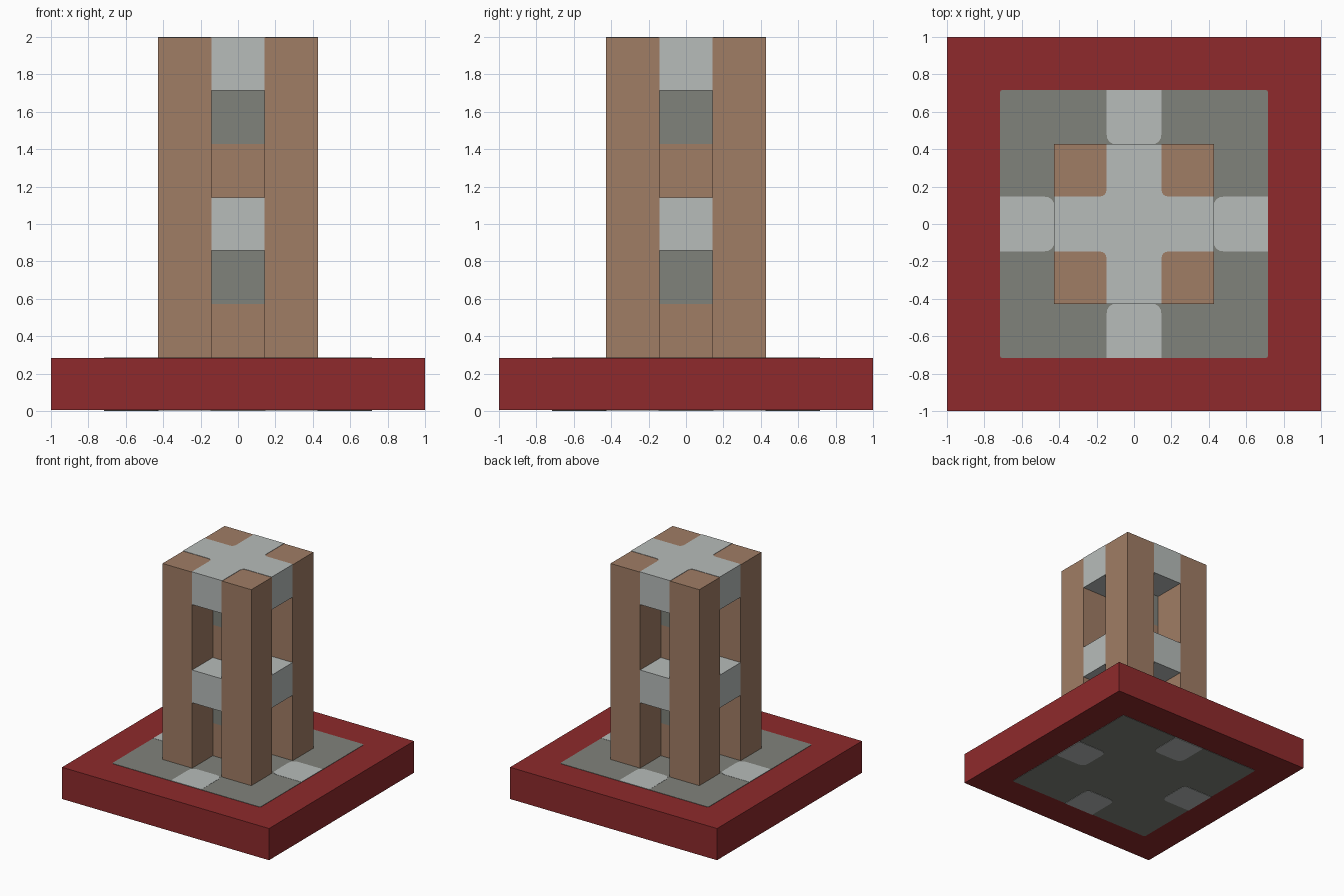
import bpy, bmesh
from mathutils import Vector, Matrix
from math import pi

if "Cube" in bpy.data.objects:
    bpy.data.objects.remove(bpy.data.objects["Cube"])

U = 2 / 7          # one block
H = U / 2          # half a block
T = 0.003          # thickness of the inlaid plates


def material(name, rgb):
    m = bpy.data.materials.new(name)
    m.use_nodes = True
    m.diffuse_color = (*rgb, 1)
    m.node_tree.nodes["Principled BSDF"].inputs["Base Color"].default_value = (*rgb, 1)
    return m


RED = material("brick red", (0.271, 0.023, 0.025))
BROWN = material("clay brown", (0.352, 0.205, 0.130))
GREY = material("stone grey", (0.216, 0.223, 0.198))
LIGHT = material("pale grey", (0.474, 0.503, 0.491))


def finish(name, bm, mat):
    mesh = bpy.data.meshes.new(name)
    bmesh.ops.recalc_face_normals(bm, faces=bm.faces)
    bm.to_mesh(mesh)
    bm.free()
    mesh.materials.append(mat)
    ob = bpy.data.objects.new(name, mesh)
    bpy.context.collection.objects.link(ob)
    return ob


def box(name, low, high, mat):
    low, high = Vector(low), Vector(high)
    bm = bmesh.new()
    bmesh.ops.create_cube(bm, size=1)
    bmesh.ops.scale(bm, vec=high - low, verts=bm.verts)
    bmesh.ops.translate(bm, vec=(low + high) / 2, verts=bm.verts)
    return finish(name, bm, mat)


def plate(name, corners, z, mat, turn=0):
    """Thin plate from (x, y, corner radius) points, extruded up from z."""
    bm = bmesh.new()
    outline = []
    for i, (x, y, r) in enumerate(corners):
        p = Vector((x, y, z))
        if r == 0:
            outline.append(p)
            continue
        before = Vector((*corners[i - 1][:2], z))
        after = Vector((*corners[(i + 1) % len(corners)][:2], z))
        a = p + (before - p).normalized() * r
        b = p + (after - p).normalized() * r
        for k in range(5):
            t = k / 4
            outline.append(a * (1 - t) ** 2 + p * 2 * t * (1 - t) + b * t ** 2)
    face = bm.faces.new([bm.verts.new(p) for p in outline])
    new = bmesh.ops.extrude_face_region(bm, geom=[face])["geom"]
    top = [v for v in new if isinstance(v, bmesh.types.BMVert)]
    bmesh.ops.translate(bm, vec=(0, 0, T), verts=top)
    bmesh.ops.rotate(bm, cent=(0, 0, 0), matrix=Matrix.Rotation(turn, 3, "Z"), verts=bm.verts)
    return finish(name, bm, mat)


# Base slab with a grey square and four pale patches inlaid above and below
box("base_slab", (-1, -1, 2 * T), (1, 1, U - T), RED)
s = 2.5 * U + 0.002
square = [(-s, -s, 0.015), (s, -s, 0.015), (s, s, 0.015), (-s, s, 0.015)]
w = H + 0.004
patch = [(-w, -s, 0), (w, -s, 0), (w, -1.5 * U + 0.004, 0.06), (-w, -1.5 * U + 0.004, 0.06)]
for side, z_square, z_patch in (("top", U - T, U - T / 2), ("bottom", T, 0)):
    plate("base_square_" + side, square, z_square, GREY)
    for q in range(4):
        plate(f"base_patch_{side}_{q + 1}", patch, z_patch, LIGHT, q * pi / 2)

# Four corner pillars
for sx, side in ((-1, "right"), (1, "left")):
    for sy, end in ((-1, "front"), (1, "back")):
        x, y = sx * U, sy * U
        box(f"pillar_{end}_{side}", (x - H, y - H, U), (x + H, y + H, 2 - T), BROWN)

# Central column and the two levels of crossing beams
for level, z in (("lower", U), ("upper", 4 * U)):
    top = z + 3 * U - (T if level == "upper" else 0)
    box("core_brown_" + level, (-H, -H, z), (H, H, z + U), BROWN)
    box("core_grey_" + level, (-H, -H, z + U), (H, H, z + 2 * U), GREY)
    box("core_pale_" + level, (-H, -H, z + 2 * U), (H, H, top), LIGHT)
    for name, dx, dy in (("left", 1, 0), ("right", -1, 0), ("back", 0, 1), ("front", 0, -1)):
        x, y = dx * U, dy * U
        box(f"beam_{level}_{name}", (x - H, y - H, z + 2 * U), (x + H, y + H, top), LIGHT)

# Pale cross on the crown, set over brown corner caps of the pillars
e, r = 1.5 * U, 0.04
arm = [(w, -e, 0), (w, -w, r), (e, -w, 0)]
cross = []
for q in range(4):
    turn = Matrix.Rotation(q * pi / 2, 2)
    cross += [(*(turn @ Vector((x, y))), rad) for x, y, rad in arm]
plate("crown_cross", cross, 2 - T, LIGHT)
